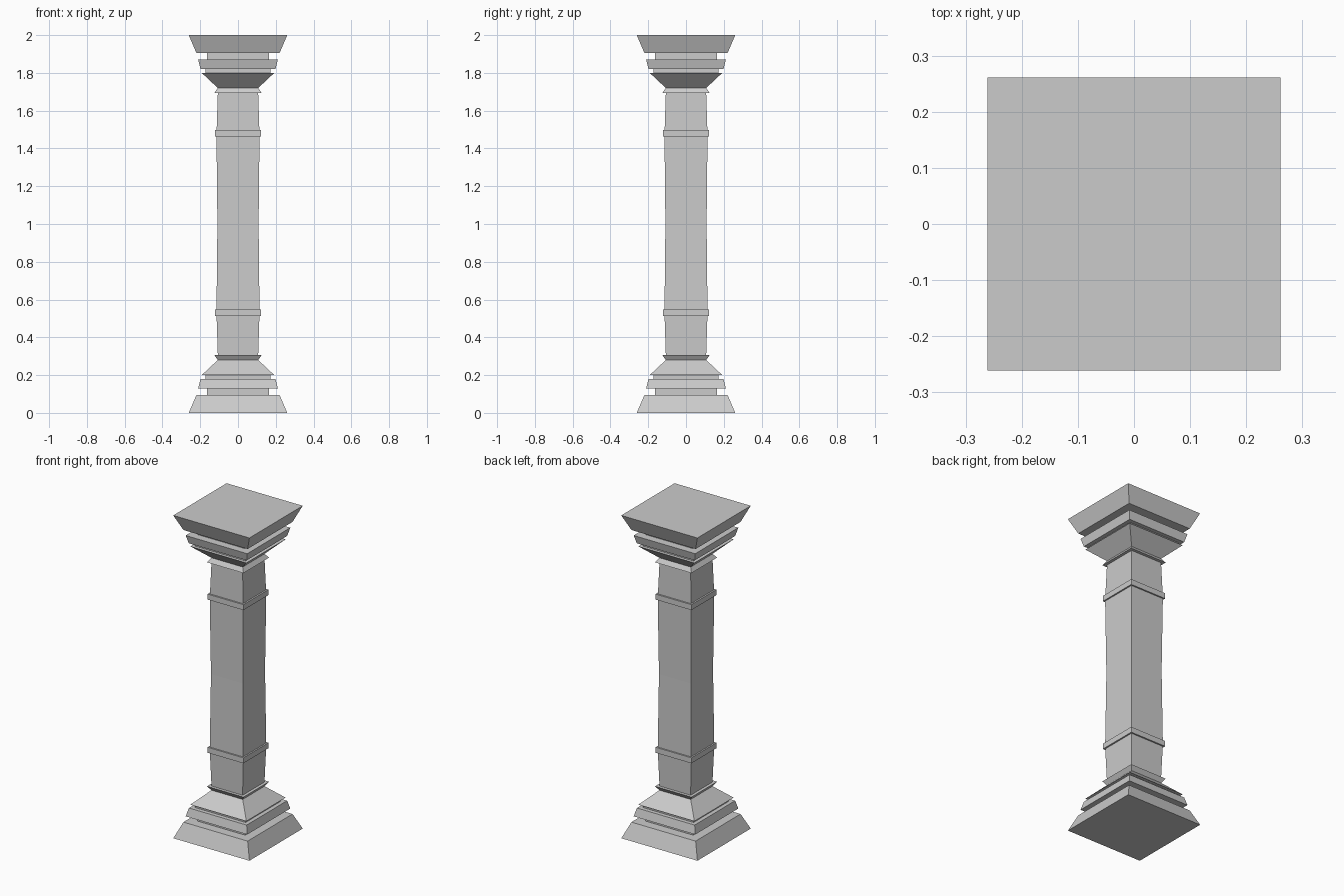
import bpy
import bmesh

if "Cube" in bpy.data.objects:
    bpy.data.objects.remove(bpy.data.objects["Cube"])


def square_loft(name, rings):
    """Closed square-section solid from (z, half_width) rings, bottom to top."""
    bm = bmesh.new()
    loops = [[bm.verts.new((sx * h, sy * h, z))
              for sx, sy in ((-1, -1), (1, -1), (1, 1), (-1, 1))]
             for z, h in rings]
    for a, b in zip(loops, loops[1:]):
        for i in range(4):
            j = (i + 1) % 4
            bm.faces.new((a[i], a[j], b[j], b[i]))
    bm.faces.new(loops[0][::-1])
    bm.faces.new(loops[-1])
    mesh = bpy.data.meshes.new(name)
    bm.to_mesh(mesh)
    bm.free()
    obj = bpy.data.objects.new(name, mesh)
    bpy.context.collection.objects.link(obj)
    return obj


# Mouldings, listed for the base and flipped for the capital
mouldings = {
    "plinth": [(0.0, 0.261), (0.095, 0.22)],
    "lower_neck": [(0.095, 0.163), (0.13, 0.163)],
    "slab": [(0.13, 0.211), (0.18, 0.198)],
    "upper_neck": [(0.18, 0.173), (0.2, 0.173)],
    "slope": [(0.2, 0.192), (0.28, 0.107)],
    "collar": [(0.28, 0.107), (0.306, 0.125)],
}
for part, rings in mouldings.items():
    square_loft("base_" + part, rings)
    square_loft("capital_" + part, [(2 - z, h) for z, h in reversed(rings)])

# Shaft with a slight swell near each band
square_loft("shaft", [(0.28, 0.106), (0.53, 0.114), (1.0, 0.109),
                      (1.47, 0.114), (1.72, 0.106)])

# Bands around the shaft
for name, z in (("lower_band", 0.514), ("upper_band", 1.463)):
    square_loft(name, [(z, 0.123), (z + 0.034, 0.123)])
